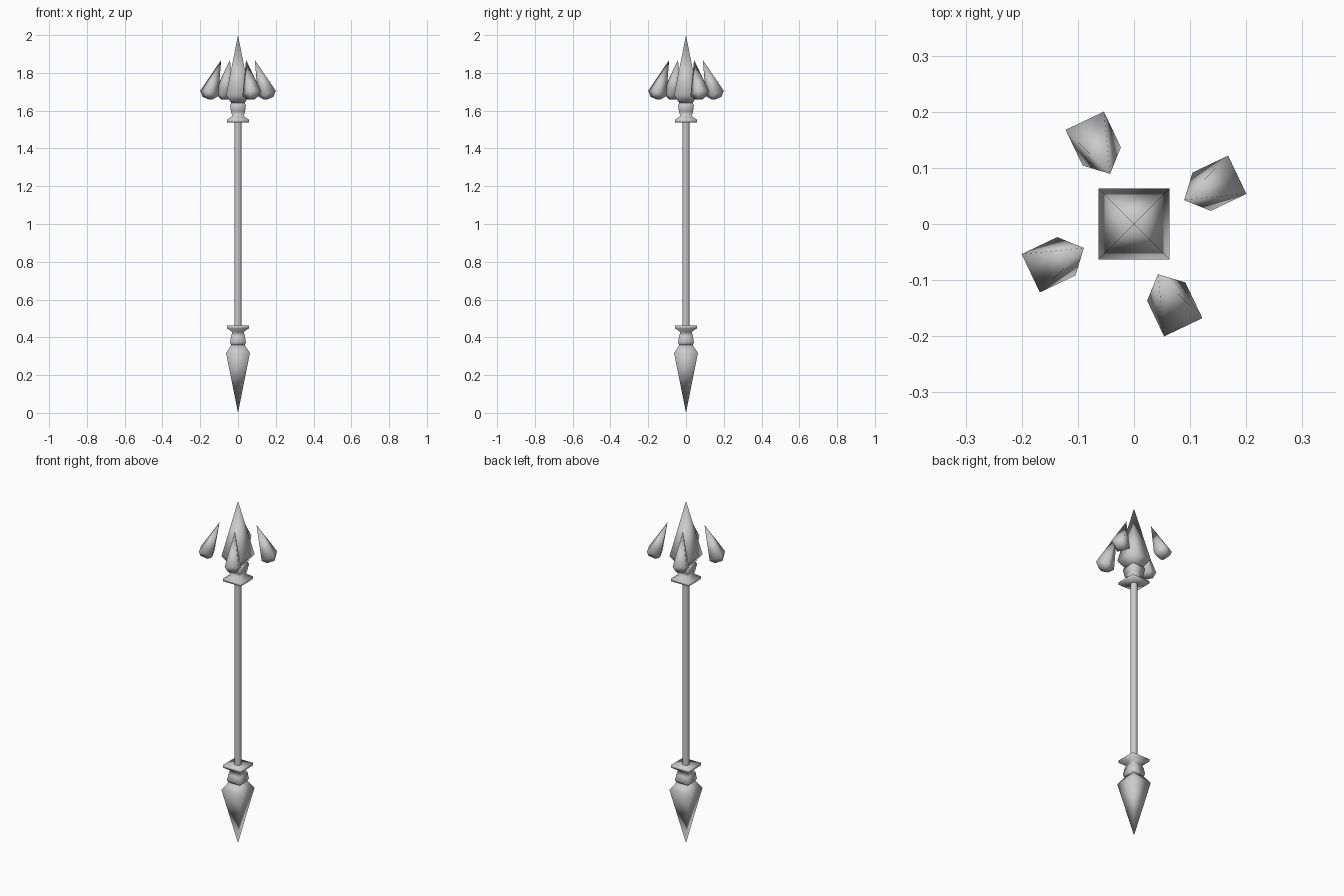
import bpy, bmesh, math
from mathutils import Matrix

if "Cube" in bpy.data.objects:
    bpy.data.objects.remove(bpy.data.objects["Cube"])


def loft(name, profile, sides=4, matrix=Matrix(), smooth=True):
    """Stack of rings (z, half width); a zero half width makes a point."""
    bm = bmesh.new()
    rings = []
    for z, h in profile:
        if h == 0:
            rings.append([bm.verts.new((0, 0, z))])
            continue
        r = h / math.cos(math.pi / sides)
        rings.append([bm.verts.new((r * math.cos((i + 0.5) * math.tau / sides),
                                    r * math.sin((i + 0.5) * math.tau / sides), z))
                      for i in range(sides)])
    for a, b in zip(rings, rings[1:]):
        for i in range(sides):
            j = (i + 1) % sides
            corners = [a[i % len(a)], a[j % len(a)], b[j % len(b)], b[i % len(b)]]
            bm.faces.new(list(dict.fromkeys(corners)))
    for ring in (rings[0], rings[-1]):
        if len(ring) > 2:
            bm.faces.new(ring)
    bm.transform(matrix)
    bmesh.ops.recalc_face_normals(bm, faces=bm.faces)
    mesh = bpy.data.meshes.new(name)
    bm.to_mesh(mesh)
    bm.free()
    for p in mesh.polygons:
        p.use_smooth = smooth and len(p.vertices) <= 4
    ob = bpy.data.objects.new(name, mesh)
    bpy.context.collection.objects.link(ob)
    return ob


# Shared profiles, measured up from the lower tip
spike = [(0, 0), (0.317, 0.063), (0.362, 0.034)]
collar = [(0.355, 0.034), (0.372, 0.042), (0.405, 0.037), (0.428, 0.030),
          (0.448, 0.058), (0.462, 0.058)]

# Shaft
loft("shaft", [(0.45, 0.018), (1.56, 0.018)], sides=8)

# Both ends: the head is the butt flipped upside down
flip = Matrix.Translation((0, 0, 2)) @ Matrix.Rotation(math.pi, 4, 'X')
for end, m in (("butt", Matrix()), ("head", flip)):
    loft(end + "_spike", spike, matrix=m)
    loft(end + "_collar", collar, matrix=m)

# Four floating shards: small copies of the head spike, leaning inward
for k in range(4):
    m = (Matrix.Rotation(math.radians(25.5 + 90 * k), 4, 'Z')
         @ Matrix.Translation((0.099, 0, 1.868))
         @ Matrix.Rotation(math.radians(-21.5), 4, 'Y')
         @ Matrix.Rotation(math.pi, 4, 'X')
         @ Matrix.Scale(0.6, 4))
    loft(f"shard_{k + 1}", spike, matrix=m)
